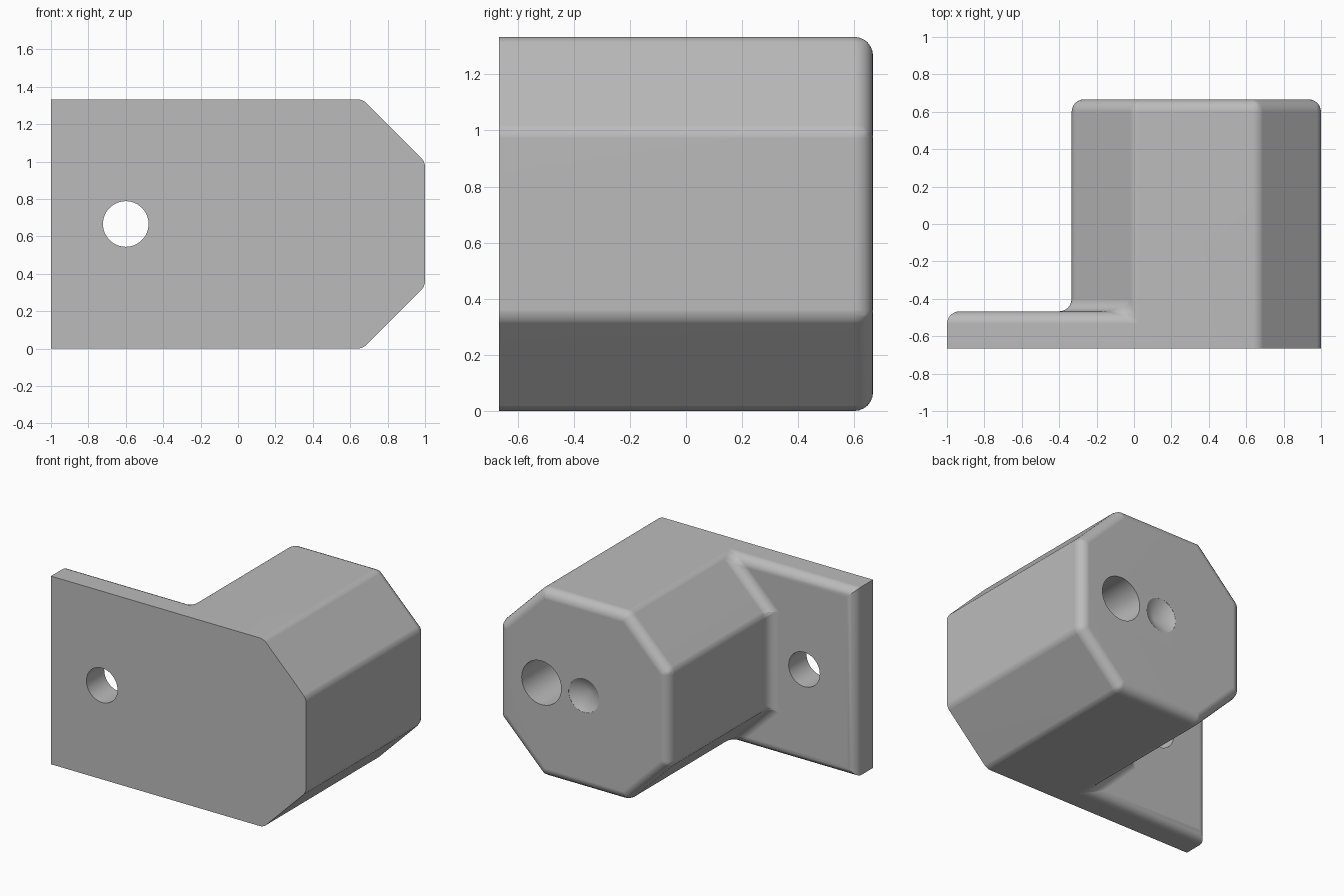
import bpy
import bmesh
from math import pi
from mathutils import Matrix

if "Cube" in bpy.data.objects:
    bpy.data.objects.remove(bpy.data.objects["Cube"])

grey = bpy.data.materials.new("plain grey")
grey.use_nodes = True
colour = (0.5, 0.5, 0.5, 1)
grey.diffuse_color = colour
grey.node_tree.nodes["Principled BSDF"].inputs["Base Color"].default_value = colour

H = 4 / 3            # height of plate and body
T = H / 4            # corner chamfer of the octagonal body
FRONT, STEP, BACK = -H / 2, -0.467, H / 2
RADIUS = 0.067
MID = H / 2

# Octagon halves, listed from bottom to top
right = [(2 * T, 0), (1, T), (1, H - T), (2 * T, H)]
left = [(0, 0), (-T, T), (-T, H - T), (0, H)]
tab = [(-1, 0), (-1, H)]

bm = bmesh.new()


def row(points, y):
    return [bm.verts.new((x, y, z)) for x, z in points]


rf, rb = row(right, FRONT), row(right, BACK)
ls, lb = row(left, STEP), row(left, BACK)
tf, ts = row(tab, FRONT), row(tab, STEP)

# Front, back, flange back and flange end
bm.faces.new([tf[0], *rf, tf[1]])
bm.faces.new([*rb, *reversed(lb)])
bm.faces.new([ts[0], *ls, ts[1]])
bm.faces.new([tf[0], tf[1], ts[1], ts[0]])
# Sides of the octagonal body
for i in range(3):
    bm.faces.new([rf[i], rf[i + 1], rb[i + 1], rb[i]])
    bm.faces.new([ls[i], ls[i + 1], lb[i + 1], lb[i]])
# L-shaped bottom and top
for k, e in ((0, 0), (1, 3)):
    bm.faces.new([tf[k], rf[e], rb[e], lb[e], ls[e], ts[k]])
bmesh.ops.recalc_face_normals(bm, faces=bm.faces)

# Round every edge except the front rim and the flange's end corners
weight = bm.edges.layers.float.new("bevel_weight_edge")
for edge in bm.edges:
    a, b = (v.co for v in edge.verts)
    if min(a.y, b.y) > FRONT + 0.01:
        edge[weight] = 1
    if abs(a.y - b.y) > 0.01:
        edge[weight] = 0 if a.x < -0.9 else 0.414

mesh = bpy.data.meshes.new("bracket_body")
bm.to_mesh(mesh)
bm.free()
mesh.materials.append(grey)
body = bpy.data.objects.new("bracket_body", mesh)
bpy.context.collection.objects.link(body)
bpy.context.view_layer.objects.active = body
body.select_set(True)

bevel = body.modifiers.new("rounded edges", "BEVEL")
bevel.limit_method = "WEIGHT"
bevel.width = RADIUS
bevel.segments = 6
cutters = []


def drill(name, x, radius, y_open, y_floor, tip):
    """Cutter along y with a conical tip beyond its floor."""
    cut = bmesh.new()
    n = 48
    turn = [Matrix.Rotation(2 * pi * i / n, 3, "Y") for i in range(n)]
    rings = []
    for y in (y_open, y_floor):
        rings.append([cut.verts.new(m @ Matrix.Translation((radius, y, 0)).translation)
                      for m in turn])
    apex = cut.verts.new((0, y_floor - tip, 0))
    cut.faces.new(rings[0])
    for i in range(n):
        j = (i + 1) % n
        cut.faces.new([rings[0][i], rings[0][j], rings[1][j], rings[1][i]])
        cut.faces.new([rings[1][i], rings[1][j], apex])
    bmesh.ops.translate(cut, verts=cut.verts, vec=(x, 0, MID))
    bmesh.ops.recalc_face_normals(cut, faces=cut.faces)
    data = bpy.data.meshes.new(name)
    cut.to_mesh(data)
    cut.free()
    data.materials.append(grey)
    obj = bpy.data.objects.new(name, data)
    bpy.context.collection.objects.link(obj)
    obj.hide_render = True
    cutters.append(obj)
    mod = body.modifiers.new(name, "BOOLEAN")
    mod.operation = "DIFFERENCE"
    mod.solver = "EXACT"
    mod.object = obj


# Through hole in the flange, blind hole and centre dimple in the back
drill("flange_hole_cutter", -0.6, 0.122, STEP + 0.1, FRONT - 0.1, 0.05)
drill("blind_hole_cutter", 2 * T, 0.155, BACK + 0.1, BACK - 0.8, 0.09)
drill("dimple_cutter", T, 0.12, BACK + 0.1, BACK - 0.001, 0.072)

for mod in list(body.modifiers):
    bpy.ops.object.modifier_apply(modifier=mod.name)
for obj in cutters:
    bpy.data.objects.remove(obj)

bpy.ops.object.shade_smooth_by_angle(angle=pi / 6)
normals = body.modifiers.new("flat face normals", "WEIGHTED_NORMAL")
normals.keep_sharp = True
